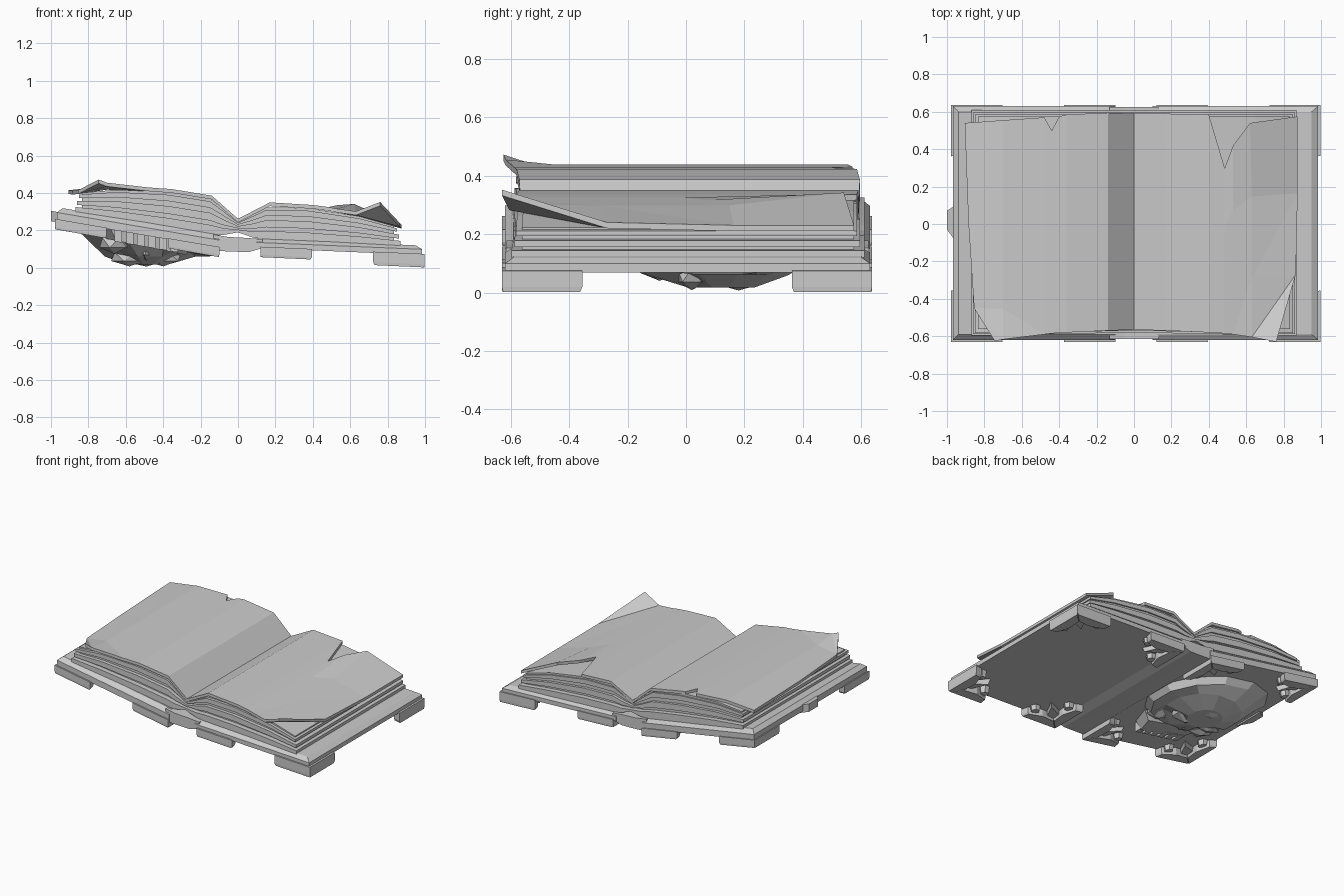
import bpy, bmesh
from math import sin, cos, pi

if "Cube" in bpy.data.objects:
    bpy.data.objects.remove(bpy.data.objects["Cube"])


def make(name, verts, faces):
    me = bpy.data.meshes.new(name)
    bm = bmesh.new()
    vs = [bm.verts.new(v) for v in verts]
    for f in faces:
        bm.faces.new([vs[i] for i in f])
    bmesh.ops.recalc_face_normals(bm, faces=bm.faces)
    bm.to_mesh(me)
    bm.free()
    ob = bpy.data.objects.new(name, me)
    bpy.context.collection.objects.link(ob)
    return ob


def base(x):
    """Height of the cover underside: the left cover is tilted more."""
    if x > 0.1:
        return 0.108 - 0.044 * (x - 0.1)
    if x < -0.1:
        return 0.105 + 0.172 * (-x - 0.1)
    return 0.106


def loft(name, rings):
    """Skin a list of equal-length vertex rings and cap both ends."""
    n = len(rings[0])
    verts = [v for r in rings for v in r]
    faces = [list(range(n)), list(range(len(verts) - n, len(verts)))]
    for k in range(len(rings) - 1):
        for i in range(n):
            j = (i + 1) % n
            faces.append((k * n + i, k * n + j, (k + 1) * n + j, (k + 1) * n + i))
    return make(name, verts, faces)


def plate(name, outline, levels, cx=0, cy=0):
    """Outline stacked at (depth, scale) levels, following the cover slope."""
    return loft(name, [[(cx + (x - cx) * s, cy + (y - cy) * s, base(x) + d)
                        for x, y in outline] for d, s in levels])


def rect(x0, x1, y0, y1):
    return [(x0, y0), (x1, y0), (x1, y1), (x0, y1)]


def slab(name, x0, x1, y0, y1, th, i0, i1):
    """Cover board with a chamfered upper rim; i0, i1 inset the two x ends."""
    rings = []
    for r, d in ((rect(x0, x1, y0, y1), 0), (rect(x0, x1, y0, y1), th * 0.6),
                 (rect(x0 + i0, x1 - i1, y0 + 0.03, y1 - 0.03), th)):
        rings.append([(x, y, base(x) + d) for x, y in r])
    return loft(name, rings)


# Covers and spine
slab("right_cover", 0.1, 0.985, -0.62, 0.63, 0.05, 0, 0.035)
slab("left_cover", -0.968, -0.1, -0.62, 0.63, 0.07, 0.03, 0)
sec = [(-0.13, 0.11), (-0.1, 0.09), (0.0, 0.086), (0.06, 0.085), (0.13, 0.106),
       (0.13, 0.153), (0.05, 0.16), (-0.05, 0.165), (-0.13, 0.178)]
loft("spine", [[(x, y, z) for x, z in sec] for y in (-0.615, 0.625)])


# Corner fittings: two edge arms, a diagonal leaf and scroll knobs
def fitting(cx, cy, sx, sy, d):
    def P(pts):
        return [(cx + sx * u, cy + sy * v) for u, v in pts]
    plate("fitting_arm", P([(0, 0), (0.275, 0), (0.265, 0.05), (0.17, 0.08), (0.07, 0.07)]),
          [(0.006, 1), (-d * 0.75, 1), (-d, 0.96)], *P([(0.1, 0.04)])[0])
    plate("fitting_arm", P([(0, 0), (0, 0.275), (0.05, 0.265), (0.08, 0.17), (0.07, 0.07)]),
          [(0.006, 1), (-d * 0.75, 1), (-d, 0.96)], *P([(0.04, 0.1)])[0])
    plate("fitting_leaf", P([(0.04, 0.04), (0.13, 0.07), (0.19, 0.19), (0.07, 0.13)]),
          [(0.002, 1), (-d * 0.6, 0.85)], *P([(0.11, 0.11)])[0])
    for u, v in ((0.23, 0.08), (0.08, 0.23)):
        ring = [(u + 0.035 * cos(a * pi / 3), v + 0.035 * sin(a * pi / 3)) for a in range(6)]
        plate("fitting_knob", P(ring), [(0.002, 1), (-d * 0.7, 0.8)], *P([(u, v)])[0])


for y, sy in ((-0.63, 1), (0.637, -1)):
    fitting(0.998, y, -1, sy, 0.066)
    fitting(0.12, y, 1, sy, 0.05)
    fitting(-0.978, y, 1, sy, 0.05)
    fitting(-0.1, y, -1, sy, 0.048)

# Clasp on the left edge
plate("clasp", [(-0.94, -0.11), (-1.0, -0.03), (-1.0, 0.07), (-0.94, 0.11)],
      [(0.045, 1), (-0.01, 1)])

# Skull emblem under the left cover: cranium, brows, nose, jaw and teeth
N = 12
rings = []
for k, (cx, cy, rx, ry, drop, z) in enumerate((
        (-0.51, 0.10, 0.42, 0.35, 0.0, None), (-0.49, 0.11, 0.36, 0.32, -0.05, None),
        (-0.47, 0.11, 0.25, 0.25, 0, 0.06), (-0.48, 0.12, 0.11, 0.12, 0, 0.018))):
    ring = []
    for i in range(N):
        a = 2 * pi * (i + 0.5) / N
        x, y = cx + rx * cos(a), cy + ry * sin(a)
        h = base(x) + drop if z is None else z
        if k == 2 and i in (7, 10):
            h += 0.045
        ring.append((x, y, h))
    rings.append(ring)
loft("skull_cranium", rings)


def lump(name, x, y, z, rx, ry, rz):
    me = bpy.data.meshes.new(name)
    bm = bmesh.new()
    bmesh.ops.create_icosphere(bm, subdivisions=1, radius=1)
    for v in bm.verts:
        v.co = (x + v.co.x * rx, y + v.co.y * ry, z + v.co.z * rz)
    bm.to_mesh(me)
    bm.free()
    bpy.context.collection.objects.link(bpy.data.objects.new(name, me))


for s in (-1, 1):
    lump("skull_brow", -0.49 + s * 0.09, 0.02, 0.06, 0.11, 0.06, 0.052)
    lump("skull_cheek", -0.49 + s * 0.17, -0.13, 0.135, 0.09, 0.09, 0.06)
lump("skull_forehead", -0.49, 0.18, 0.055, 0.13, 0.11, 0.048)
lump("skull_nose", -0.49, -0.09, 0.09, 0.04, 0.08, 0.05)
plate("skull_jaw", [(-0.68, -0.34), (-0.3, -0.34), (-0.24, -0.18), (-0.74, -0.18)],
      [(0.002, 1), (-0.06, 0.85)], -0.49, -0.24)
for i in range(6):
    x = -0.66 + i * 0.06
    plate("skull_tooth", rect(x, x + 0.04, -0.37, -0.29), [(0.002, 1), (-0.06, 1)])


# Pages
def lerp(pts, x):
    for (a, p), (b, q) in zip(pts, pts[1:]):
        if x <= b:
            return p + (q - p) * (x - a) / (b - a)
    return pts[-1][1]


def sheet(name, cols, rows, th, tweak=None):
    """cols: (x, z, front y, back y); th: thickness as number or function of x."""
    tweak = tweak or {}
    n, m = len(cols), len(rows)
    top, low = [], []
    for i, (x, z, f, b) in enumerate(cols):
        t = th(abs(x)) if callable(th) else th
        for j, r in enumerate(rows):
            p = tweak.get((i, j), (x, f + r * (b - f), z))
            top.append(p)
            low.append((p[0], p[1], p[2] - t))
    k = n * m
    faces = []
    for i in range(n - 1):
        for j in range(m - 1):
            a, b, c, d = i * m + j, (i + 1) * m + j, (i + 1) * m + j + 1, i * m + j + 1
            # fold line of a turned-up corner
            parts = [(a, b, c), (a, c, d)] if (i + 1, j) in tweak else [(a, b, c, d)]
            for q in parts:
                faces += [q, tuple(v + k for v in q)]
    rim = ([i * m for i in range(n)] + [(n - 1) * m + j for j in range(1, m)]
           + [i * m + m - 1 for i in range(n - 2, -1, -1)] + list(range(m - 2, 0, -1)))
    for a, b in zip(rim, rim[1:] + rim[:1]):
        faces.append((a, b, b + k, a + k))
    return make(name, top + low, faces)


# Top right page: torn notch and folded front corner
sheet("right_top_page",
      [(0, 0.262, -0.565, 0.59), (0.17, 0.35, -0.57, 0.59), (0.4, 0.336, -0.58, 0.585),
       (0.485, 0.325, -0.585, 0.3), (0.53, 0.316, -0.59, 0.43), (0.63, 0.298, -0.6, 0.55),
       (0.875, 0.23, -0.6, 0.575)],
      (0, 0.27, 0.65, 1), 0.02,
      {(6, 0): (0.76, -0.63, 0.352), (5, 0): (0.63, -0.605, 0.302), (6, 1): (0.865, -0.27, 0.24),
       (4, 3): (0.53, 0.42, 0.335), (5, 3): (0.62, 0.54, 0.342)})

# Top left page: small notch and curled front corner
sheet("left_top_page",
      [(0, 0.262, -0.565, 0.59), (-0.14, 0.386, -0.57, 0.595), (-0.36, 0.422, -0.58, 0.585),
       (-0.4, 0.424, -0.582, 0.575), (-0.44, 0.427, -0.585, 0.5), (-0.48, 0.43, -0.59, 0.57),
       (-0.7, 0.438, -0.615, 0.555), (-0.905, 0.415, -0.6, 0.54)],
      (0, 0.14, 0.5, 1), 0.02,
      {(7, 0): (-0.745, -0.625, 0.472), (7, 1): (-0.855, -0.45, 0.415),
       (6, 0): (-0.7, -0.617, 0.455), (7, 2): (-0.885, 0, 0.412)})

# Page stacks: fanned layers around a slightly inset core
R_TOP = [(0, 0.245), (0.17, 0.333), (0.4, 0.319), (0.63, 0.281), (0.9, 0.205)]
R_LOW = [(0, 0.19), (0.1, 0.155), (0.9, 0.118)]
L_TOP = [(0, 0.245), (0.14, 0.369), (0.36, 0.405), (0.68, 0.419), (0.9, 0.394)]
L_LOW = [(0, 0.19), (0.1, 0.172), (0.9, 0.305)]
for side, s, hi, lo in (("right", 1, R_TOP, R_LOW), ("left", -1, L_TOP, L_LOW)):
    for part, b, t, w, front, back in (
            ("core", 0, 1.0, 0.835, -0.545, 0.575), ("layer", 0, 0.26, 0.87, -0.58, 0.61),
            ("layer", 0.38, 0.6, 0.86, -0.57, 0.595), ("layer", 0.74, 0.92, 0.85, -0.565, 0.585)):
        cols = []
        for x in (0, 0.08, 0.15, 0.37, 0.65, w):
            l, h = lerp(lo, x), lerp(hi, x)
            cols.append((s * x, l + (h - l) * t, front - 0.02 * x, back))
        sheet(side + "_page_" + part, cols, (0, 1),
              lambda x, b=b, t=t, lo=lo, hi=hi: (lerp(hi, x) - lerp(lo, x)) * (t - b))
